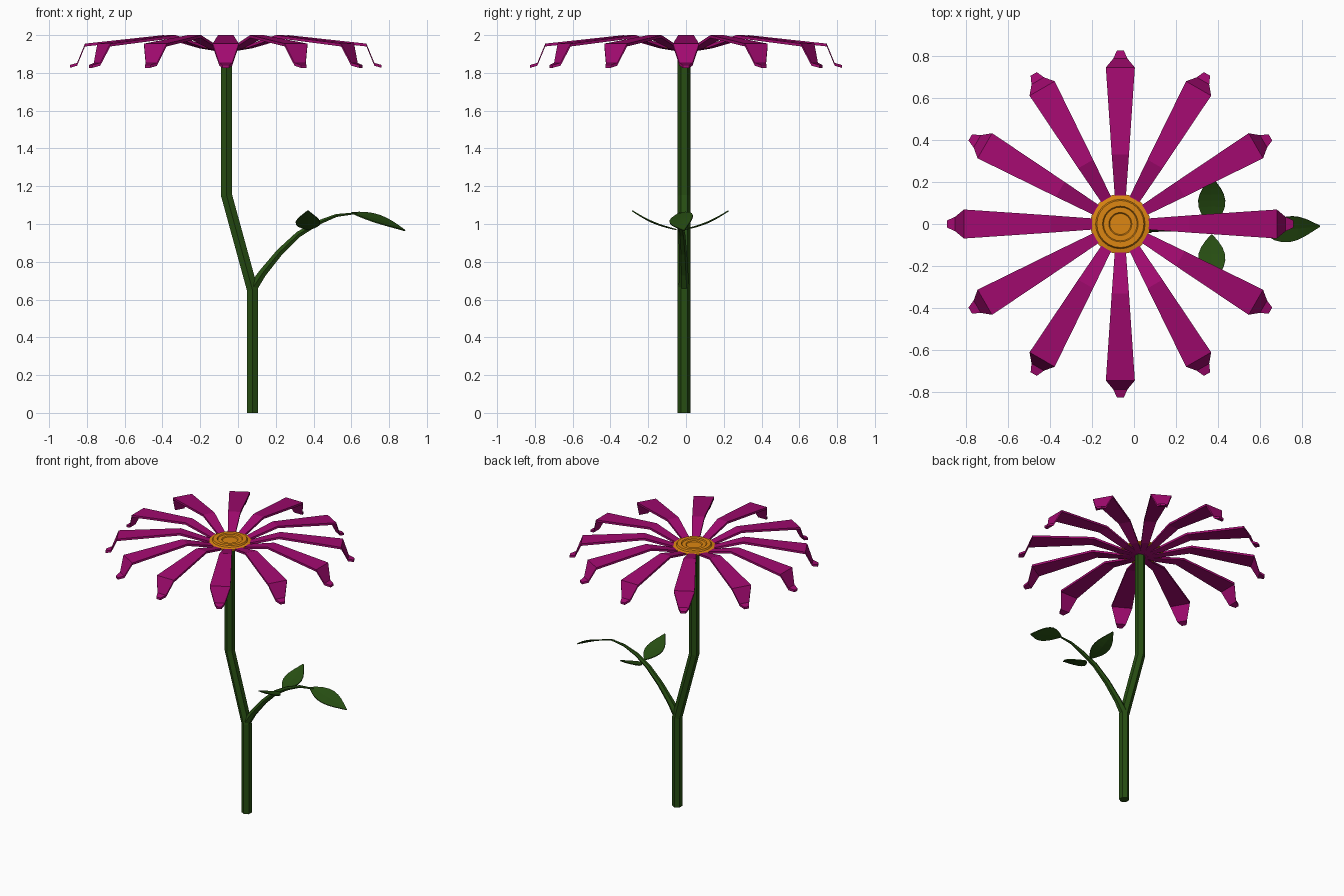
import bpy
import bmesh
import math
from mathutils import Vector, Matrix

if "Cube" in bpy.data.objects:
    bpy.data.objects.remove(bpy.data.objects["Cube"], do_unlink=True)


def material(name, rgb):
    m = bpy.data.materials.new(name)
    m.use_nodes = True
    m.diffuse_color = (*rgb, 1)
    m.node_tree.nodes["Principled BSDF"].inputs["Base Color"].default_value = (*rgb, 1)
    return m


GREEN = material("leaf green", (0.020, 0.075, 0.006))
MAGENTA = material("petal magenta", (0.36, 0.003, 0.16))
ORANGE = material("centre orange", (0.72, 0.24, 0.006))
CENTRE = Vector((-0.065, 0, 0))


def finish(name, bm, mat):
    bmesh.ops.recalc_face_normals(bm, faces=bm.faces)
    me = bpy.data.meshes.new(name)
    bm.to_mesh(me)
    bm.free()
    me.materials.append(mat)
    ob = bpy.data.objects.new(name, me)
    bpy.context.collection.objects.link(ob)
    return ob


def tube(name, path, radii, sides, mat):
    """Sweep a polygon along a path lying close to the xz plane."""
    bm = bmesh.new()
    pts = [Vector(p) for p in path]
    rings = []
    for i, p in enumerate(pts):
        a = (p - pts[max(i - 1, 0)]).normalized()
        b = (pts[min(i + 1, len(pts) - 1)] - p).normalized()
        t = (a + b).normalized()
        v = Vector((0, 1, 0))
        u = v.cross(t).normalized()
        angles = [2 * math.pi * (k + 0.5) / sides for k in range(sides)]
        rings.append([bm.verts.new(p + radii[i] * (u * math.cos(q) + v * math.sin(q)))
                      for q in angles])
    for r, s in zip(rings, rings[1:]):
        for k in range(sides):
            n = (k + 1) % sides
            bm.faces.new((r[k], r[n], s[n], s[k]))
    bm.faces.new(rings[0])
    bm.faces.new(rings[-1])
    return finish(name, bm, mat)


def strip(bm, sections, matrix, thick):
    """Solid band from (along, height, half width) sections."""
    rows = []
    for r, z, w in sections:
        corners = [(r, -w, z), (r, w, z), (r, w, z - thick), (r, -w, z - thick)]
        rows.append([bm.verts.new(matrix @ Vector(c)) for c in corners])
    for a, b in zip(rows, rows[1:]):
        for k in range(4):
            n = (k + 1) % 4
            bm.faces.new((a[k], a[n], b[n], b[k]))
    bm.faces.new(rows[0])
    bm.faces.new(rows[-1])


# Main stem and curved side branch
tube("stem", [(0.077, -0.01, 0), (0.077, -0.01, 0.65), (-0.06, -0.01, 1.15),
              (-0.06, -0.01, 1.93)], [0.034] * 4, 6, GREEN)
tube("branch", [(0.07, -0.01, 0.65), (0.13, -0.012, 0.74), (0.22, -0.016, 0.85),
                (0.32, -0.022, 0.945), (0.42, -0.03, 1.005), (0.52, -0.03, 1.045),
                (0.63, -0.03, 1.058)],
     [0.03, 0.024, 0.021, 0.018, 0.014, 0.009, 0.005], 6, GREEN)

# Ring of twelve bent petals
bm = bmesh.new()
petal = [(0.02, 1.925, 0.012), (0.14, 1.945, 0.027), (0.33, 2.0, 0.041),
         (0.745, 1.955, 0.069), (0.787, 1.853, 0.034), (0.825, 1.842, 0.017)]
for k in range(12):
    turn = Matrix.Translation(CENTRE) @ Matrix.Rotation(k * math.pi / 6, 4, "Z")
    strip(bm, petal, turn, 0.015)
finish("petals", bm, MAGENTA)

# Cup joining the petals under the centre
bm = bmesh.new()
bmesh.ops.create_cone(bm, cap_ends=True, segments=12, radius1=0.04, radius2=0.11,
                      depth=0.02, matrix=Matrix.Translation(CENTRE + Vector((0, 0, 1.923))))
finish("flower_cup", bm, MAGENTA)

# Stepped round centre
bm = bmesh.new()
steps = [(0.143, 1.933), (0.143, 1.943), (0.118, 1.948), (0.112, 1.958), (0.085, 1.958),
         (0.08, 1.951), (0.055, 1.951), (0.05, 1.945)]
rings = []
for r, z in steps:
    rings.append([bm.verts.new(CENTRE + Vector((r * math.cos(a), r * math.sin(a), z)))
                  for a in [2 * math.pi * k / 24 for k in range(24)]])
for a, b in zip(rings, rings[1:]):
    for k in range(24):
        n = (k + 1) % 24
        bm.faces.new((a[k], a[n], b[n], b[k]))
bm.faces.new(rings[0])
bm.faces.new(rings[-1])
finish("flower_centre", bm, ORANGE)


def leaf(name, base, tip, width, side, sag):
    """Thin pointed leaf with a curved midrib; side is the widthwise direction."""
    base, tip, side = Vector(base), Vector(tip), Vector(side).normalized()
    up = (tip - base).cross(side).normalized()
    up = up if up.z > 0 else -up
    bm = bmesh.new()
    n = 8
    rows = []
    for i in range(n + 1):
        t = i / n
        w = width / 2 * max(math.sin(math.pi * t ** 0.9), 0.04)
        mid = base.lerp(tip, t) + up * (sag * math.sin(math.pi * t))
        rows.append([bm.verts.new(mid + side * (w * s) + up * (0.06 * w * abs(s)))
                     for s in (-1, 0, 1)])
    for a, b in zip(rows, rows[1:]):
        for k in range(2):
            bm.faces.new((a[k], a[k + 1], b[k + 1], b[k]))
    ob = finish(name, bm, GREEN)
    solid = ob.modifiers.new("thickness", "SOLIDIFY")
    solid.thickness = 0.006
    solid.offset = 0


# Leaves
leaf("end_leaf", (0.60, -0.03, 1.06), (0.885, -0.01, 0.965), 0.13, (0.12, 1, 0.32), 0.01)
leaf("left_leaf", (0.37, -0.01, 0.97), (0.37, 0.225, 1.07), 0.13, (1, 0, 0), -0.015)
leaf("right_leaf", (0.37, -0.05, 0.97), (0.37, -0.285, 1.07), 0.13, (1, 0, 0), -0.015)
